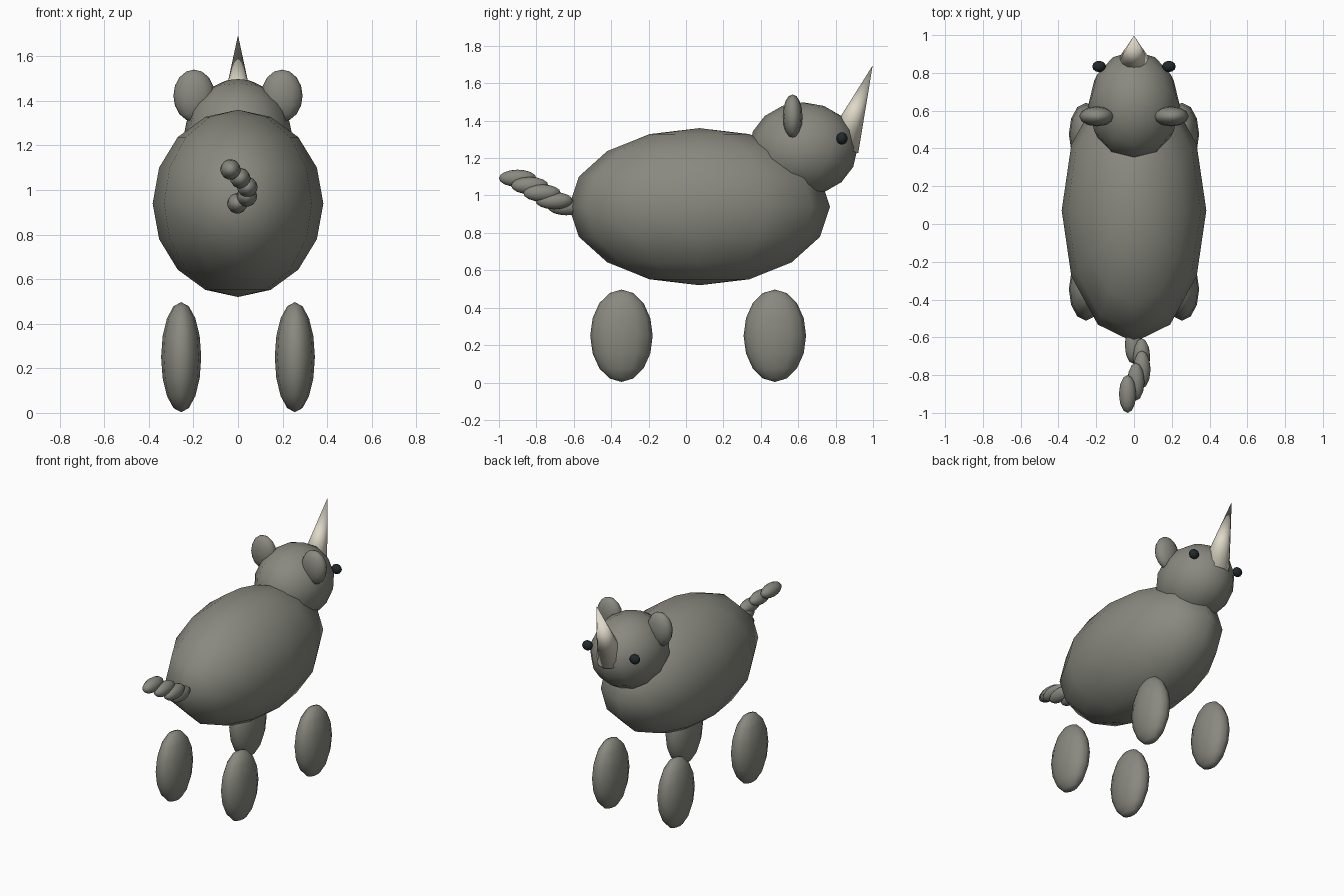
import bpy
import math
from mathutils import Matrix, Vector

cube = bpy.data.objects.get("Cube")
if cube:
    bpy.data.objects.remove(cube, do_unlink=True)


def make_material(name, rgb):
    mat = bpy.data.materials.new(name)
    mat.use_nodes = True
    color = (*rgb, 1.0)
    mat.diffuse_color = color
    mat.node_tree.nodes["Principled BSDF"].inputs["Base Color"].default_value = color
    return mat


hide = make_material("grey_hide", (0.25, 0.25, 0.215))
ivory = make_material("ivory", (0.73, 0.69, 0.57))
dark = make_material("eye_black", (0.015, 0.022, 0.025))


def finish(name, mat):
    obj = bpy.context.object
    obj.name = obj.data.name = name
    obj.data.materials.append(mat)
    bpy.ops.object.shade_smooth()
    return obj


def ellipsoid(name, center, radii, mat=hide, pitch=0.0):
    """Low-poly ball, pitched nose-down about x before it is stretched."""
    bpy.ops.mesh.primitive_uv_sphere_add(segments=12, ring_count=8, radius=1)
    obj = finish(name, mat)
    turn = Matrix.Rotation(math.radians(-pitch), 4, "X")
    stretch = Matrix.Diagonal((*radii, 1.0))
    obj.data.transform(Matrix.Translation(center) @ stretch @ turn)
    return obj


# Body and head
ellipsoid("body", (0, 0.072, 0.94), (0.383, 0.698, 0.42))
ellipsoid("head", (0, 0.626, 1.248), (0.243, 0.29, 0.25), pitch=22.5)

# Legs, ears and eyes on both sides
for side, sx in (("left", 1), ("right", -1)):
    for end, y in (("front", 0.475), ("back", -0.345)):
        ellipsoid(f"{end}_leg_{side}", (sx * 0.255, y, 0.25), (0.09, 0.167, 0.247))
    ellipsoid(f"ear_{side}", (sx * 0.197, 0.57, 1.423), (0.093, 0.053, 0.117))
    ellipsoid(f"eye_{side}", (sx * 0.185, 0.834, 1.305), (0.036, 0.03, 0.033), dark)

# Horn, leaning forward from the snout
base, tip = Vector((0, 0.833, 1.259)), Vector((0, 0.998, 1.695))
axis = tip - base
bpy.ops.mesh.primitive_cone_add(vertices=12, radius1=0.094, depth=axis.length)
horn = finish("horn", ivory)
horn.matrix_world = (Matrix.Translation((base + tip) / 2)
                     @ axis.to_track_quat("Z", "Y").to_matrix().to_4x4())

# Curled tail of overlapping beads, from the rump outwards
bead_path = [(-0.003, 0.94), (0.04, 0.972), (0.042, 1.013), (0.01, 1.053), (-0.034, 1.092)]
for i, (x, z) in enumerate(bead_path):
    ellipsoid(f"tail_bead_{i + 1}", (x, -0.64 - 0.065 * i, z),
              (0.046, 0.1, 0.046), pitch=22.5)
